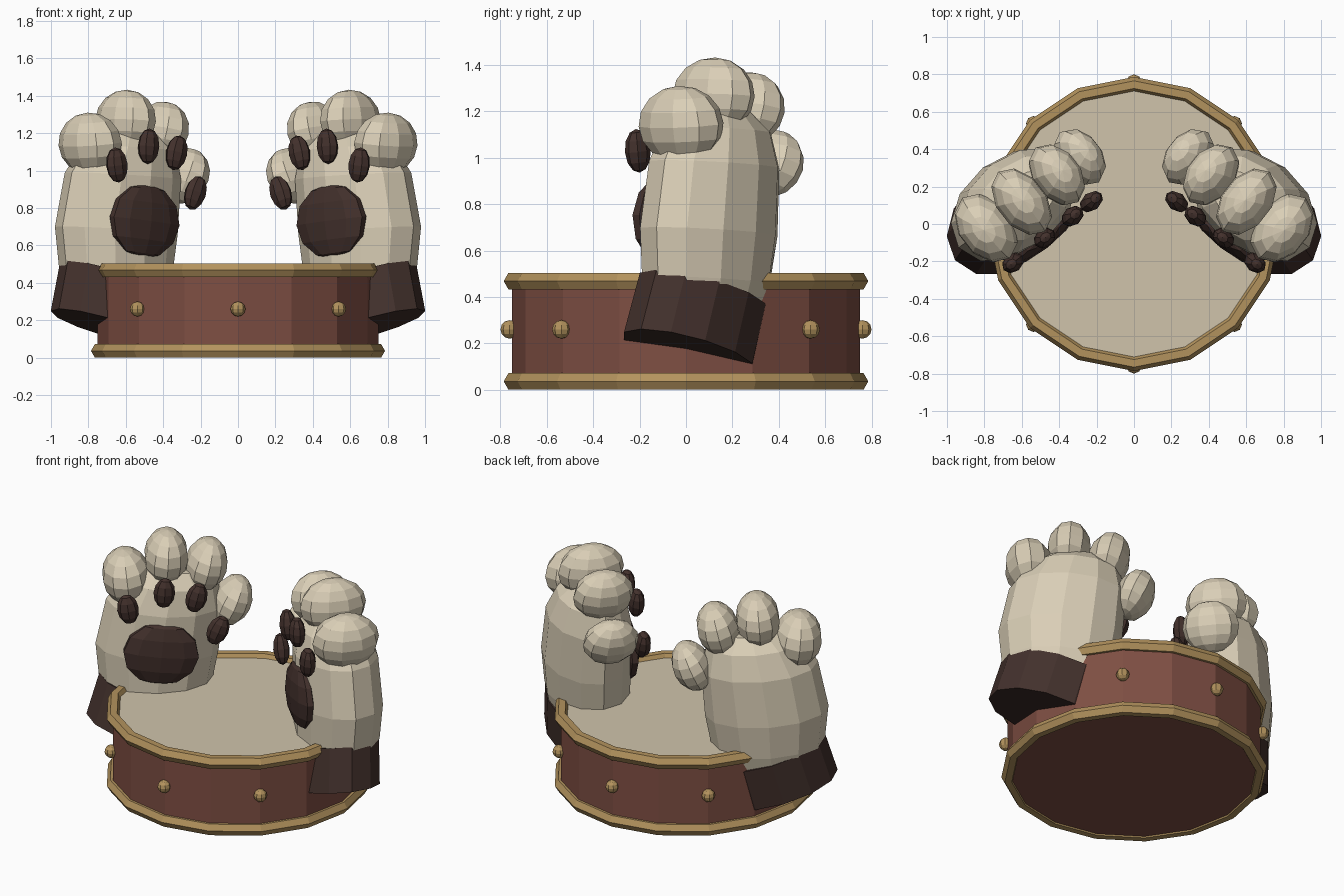
import bpy, bmesh, math
from mathutils import Matrix, Vector

if "Cube" in bpy.data.objects:
    bpy.data.objects.remove(bpy.data.objects["Cube"])


def material(name, rgb):
    m = bpy.data.materials.new(name)
    m.diffuse_color = (*rgb, 1)
    m.use_nodes = True
    m.node_tree.nodes["Principled BSDF"].inputs["Base Color"].default_value = m.diffuse_color
    return m


FUR = material("cream fur", (0.70, 0.62, 0.47))
SKIN = material("drum skin", (0.63, 0.55, 0.41))
RED = material("red brown shell", (0.21, 0.077, 0.056))
GOLD = material("brass", (0.45, 0.29, 0.11))
DARK = material("dark brown", (0.055, 0.03, 0.025))


def finish(name, bm, mat):
    bmesh.ops.recalc_face_normals(bm, faces=bm.faces)
    me = bpy.data.meshes.new(name)
    bm.to_mesh(me)
    bm.free()
    me.materials.append(mat)
    ob = bpy.data.objects.new(name, me)
    bpy.context.collection.objects.link(ob)
    return ob


def loft(name, rings, mat, n, place=lambda p: p, slope=0.0, closed=False):
    """Skin elliptical rings (cx, cy, z, rx, ry); slope tilts each ring along x."""
    bm = bmesh.new()
    rows = []
    for cx, cy, z, rx, ry in rings:
        row = []
        for i in range(n):
            a = 2 * math.pi * i / n
            dx, dy = rx * math.cos(a), ry * math.sin(a)
            row.append(bm.verts.new(place(Vector((cx + dx, cy + dy, z + slope * dx)))))
        rows.append(row)
    pairs = list(zip(rows, rows[1:]))
    if closed:
        pairs.append((rows[-1], rows[0]))
    else:
        bm.faces.new(rows[0])
        bm.faces.new(rows[-1])
    for r, s in pairs:
        for i in range(n):
            j = (i + 1) % n
            bm.faces.new((r[i], r[j], s[j], s[i]))
    return finish(name, bm, mat)


def ellipsoid(name, centre, radii, mat, segs=10, rows=7, tilt=0.0, place=lambda p: p):
    bm = bmesh.new()
    bmesh.ops.create_uvsphere(bm, u_segments=segs, v_segments=rows, radius=1)
    mtx = (Matrix.Translation(centre) @ Matrix.Rotation(math.radians(tilt), 4, 'Y')
           @ Matrix.Diagonal((*radii, 1)))
    for v in bm.verts:
        v.co = place(mtx @ v.co)
    return finish(name, bm, mat)


# Drum: shell, skin, two hexagonal-section rims and eight studs
loft("drum_shell", [(0, 0, z, 0.75, 0.75) for z in (0.008, 0.465)], RED, 16)
loft("drum_skin", [(0, 0, z, 0.725, 0.725) for z in (0.45, 0.48)], SKIN, 16)
for name, zc in (("lower_rim", 0.036), ("upper_rim", 0.468)):
    prof = []
    for k in range(6):
        a = math.pi * k / 3
        r = 0.745 + 0.041 * math.cos(a)
        prof.append((0, 0, zc + 0.0415 * math.sin(a), r, r))
    loft(name, prof, GOLD, 16, closed=True)
for k in range(8):
    a = k * math.pi / 4
    ellipsoid("stud", (0.76 * math.cos(a), 0.76 * math.sin(a), 0.26),
              (0.04, 0.04, 0.04), GOLD, 8, 6)

# Paws in local axes: x across the palm (outward), y towards the back of the hand
TOES = [((0.636, 0.47, 1.143), (0.145, 0.205, 0.168), 6),
        ((0.400, 0.464, 1.268), (0.132, 0.203, 0.165), -4),
        ((0.163, 0.461, 1.212), (0.126, 0.185, 0.16), -14),
        ((0.010, 0.461, 0.972), (0.115, 0.17, 0.155), -24)]
PADS = [(0.638, 1.03, 8), (0.423, 1.13, -4), (0.233, 1.095, -14), (0.106, 0.88, -22)]
C, S = 0.788, 0.616

for side, sign in (("right", 1), ("left", -1)):
    def place(p, s=sign):
        return Vector((s * (C * p.x + S * p.y), -S * p.x + C * p.y, p.z))

    # Palm, leaning slightly inward as it rises
    loft(side + "_palm", [(0.475, 0.465, 0.36, 0.30, 0.225),
                          (0.462, 0.47, 0.47, 0.335, 0.245),
                          (0.452, 0.478, 0.68, 0.365, 0.257),
                          (0.41, 0.475, 0.97, 0.345, 0.245),
                          (0.375, 0.468, 1.12, 0.28, 0.20),
                          (0.36, 0.465, 1.20, 0.17, 0.12)],
         FUR, 12, place, slope=0.06)
    # Cuff, tilted outward and sunk into the drum
    loft(side + "_cuff", [(0.543, 0.437, 0.163, 0.33, 0.256),
                          (0.470, 0.460, 0.42, 0.325, 0.25)],
         DARK, 12, place, slope=0.30)
    # Toes and pads
    for c, r, t in TOES:
        ellipsoid(side + "_toe", c, r, FUR, 10, 8, t, place)
    for x, z, t in PADS:
        ellipsoid(side + "_toe_pad", (x, 0.235, z), (0.064, 0.05, 0.095), DARK, 8, 6, t, place)
    ellipsoid(side + "_palm_pad", (0.442, 0.245, 0.73), (0.235, 0.06, 0.2),
              DARK, 10, 6, -6, place)
